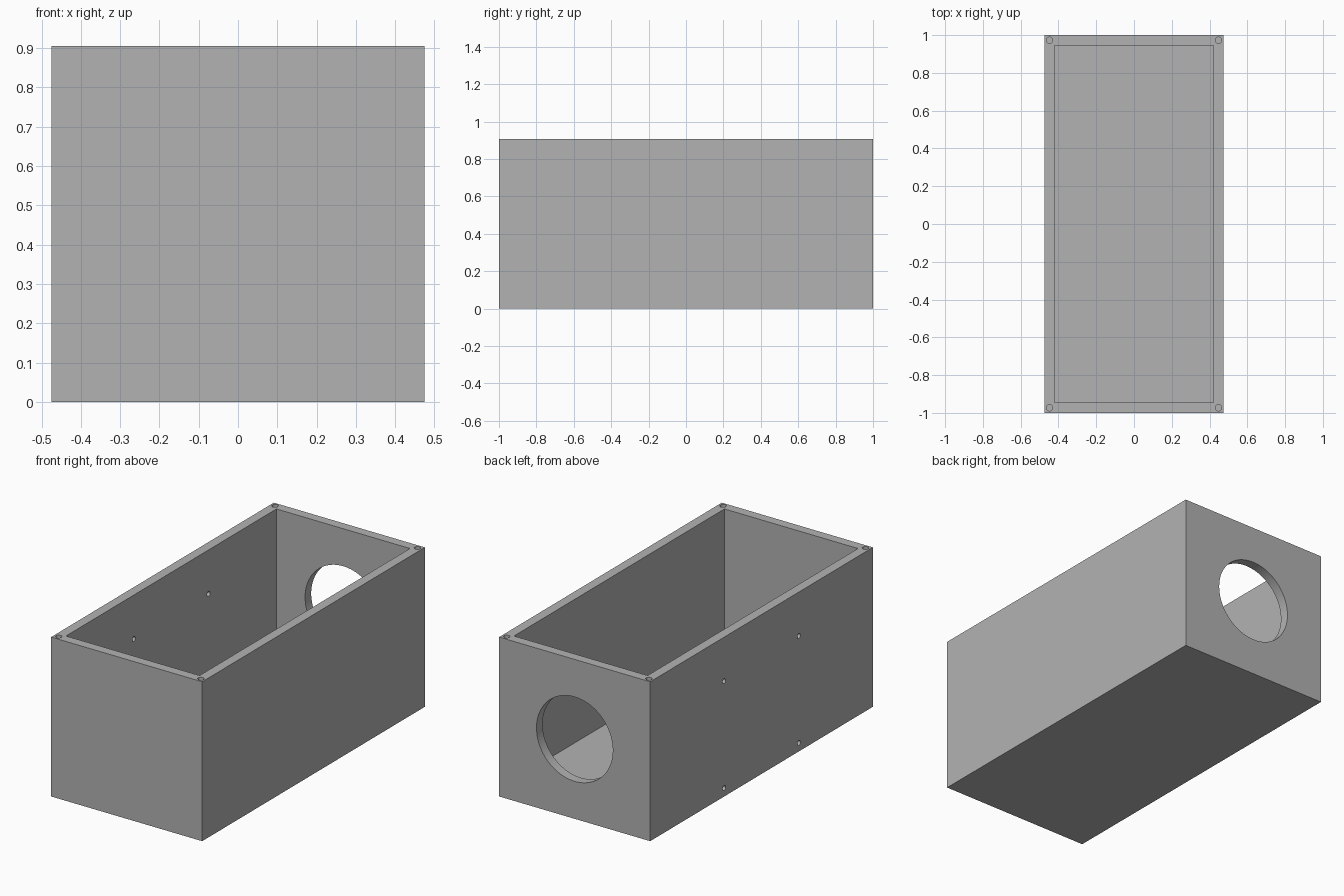
import bpy
import bmesh
from math import pi, radians
from mathutils import Matrix, Vector

if "Cube" in bpy.data.objects:
    bpy.data.objects.remove(bpy.data.objects["Cube"])

# Overall dimensions
HALF_X, HALF_Y, HEIGHT = 0.475, 1.0, 0.906
WALL, FLOOR = 0.055, 0.09
SCREW_DEPTH = 0.25
OVERCUT = 0.02

# Single grey material
grey = bpy.data.materials.new("plain grey")
grey.use_nodes = True
colour = (0.448, 0.448, 0.448, 1)
grey.diffuse_color = colour
grey.node_tree.nodes["Principled BSDF"].inputs["Base Color"].default_value = colour


def add_box(bm, low, high):
    low, high = Vector(low), Vector(high)
    place = Matrix.Translation((low + high) / 2) @ Matrix.Diagonal((high - low).to_4d())
    bmesh.ops.create_cube(bm, size=1, matrix=place)


def add_rod(bm, start, end, radius, sides):
    start, end = Vector(start), Vector(end)
    axis = end - start
    turn = axis.to_track_quat("Z", "Y").to_matrix().to_4x4()
    bmesh.ops.create_cone(bm, cap_ends=True, segments=sides, radius1=radius,
                          radius2=radius, depth=axis.length,
                          matrix=Matrix.Translation((start + end) / 2) @ turn)


def make_object(name, bm):
    mesh = bpy.data.meshes.new(name)
    bm.to_mesh(mesh)
    bm.free()
    mesh.materials.append(grey)
    obj = bpy.data.objects.new(name, mesh)
    bpy.context.collection.objects.link(obj)
    return obj


# Solid block for the enclosure
bm = bmesh.new()
add_box(bm, (-HALF_X, -HALF_Y, 0), (HALF_X, HALF_Y, HEIGHT))
enclosure = make_object("open_box", bm)

# Open cavity
bm = bmesh.new()
add_box(bm, (WALL - HALF_X, WALL - HALF_Y, FLOOR),
        (HALF_X - WALL, HALF_Y - WALL, HEIGHT + OVERCUT))
cavity = make_object("cavity_cutter", bm)

# Large round opening in the back wall
bm = bmesh.new()
add_rod(bm, (0, HALF_Y - WALL - OVERCUT, HEIGHT / 2),
        (0, HALF_Y + OVERCUT, HEIGHT / 2), 0.24, 96)

# Blind screw holes in the rim corners
for sx in (-1, 1):
    for sy in (-1, 1):
        x, y = sx * (HALF_X - WALL / 2), sy * (HALF_Y - WALL / 2)
        add_rod(bm, (x, y, HEIGHT - SCREW_DEPTH), (x, y, HEIGHT + OVERCUT), 0.017, 32)

# Four mounting holes in the side wall, the lower pair ending in the floor slab
for y in (-0.336, 0.336):
    for z in (0.048, 0.656):
        add_rod(bm, (-HALF_X - OVERCUT, y, z), (WALL + 0.005 - HALF_X, y, z), 0.014, 32)
holes = make_object("hole_cutter", bm)

# Cut everything and discard the cutters
bpy.context.view_layer.objects.active = enclosure
for cutter in (cavity, holes):
    cutter.hide_render = True
    cut = enclosure.modifiers.new(cutter.name, "BOOLEAN")
    cut.operation = "DIFFERENCE"
    cut.solver = "EXACT"
    cut.object = cutter
    bpy.ops.object.modifier_apply(modifier=cut.name)
    bpy.data.objects.remove(cutter)

# Smooth bores with crisp edges
bpy.ops.object.select_all(action="DESELECT")
enclosure.select_set(True)
bpy.ops.object.shade_smooth_by_angle(angle=radians(30))
